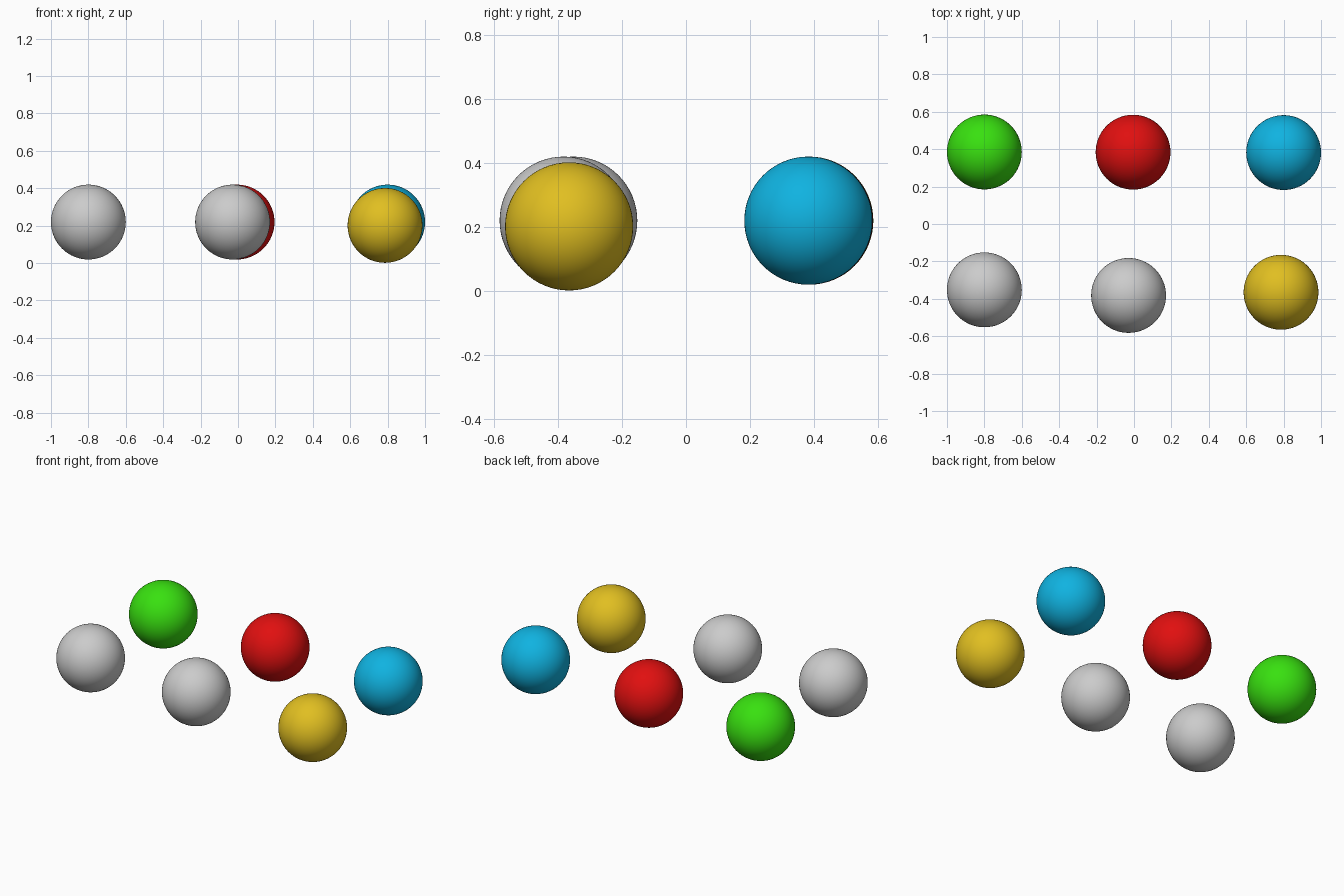
import bpy

if "Cube" in bpy.data.objects:
    bpy.data.objects.remove(bpy.data.objects["Cube"])

R = 0.2  # shared ball radius


def paint(name, rgb):
    mat = bpy.data.materials.new(name)
    mat.diffuse_color = (*rgb, 1.0)
    mat.use_nodes = True
    mat.node_tree.nodes["Principled BSDF"].inputs["Base Color"].default_value = mat.diffuse_color
    return mat


def ball(name, location, rgb=None):
    bpy.ops.mesh.primitive_uv_sphere_add(segments=64, ring_count=32, radius=R, location=location)
    obj = bpy.context.object
    obj.name = name
    bpy.ops.object.shade_smooth()
    if rgb:
        obj.data.materials.append(paint(name + "_paint", rgb))


# back row of coloured balls
ball("green_ball", (-0.80, 0.385, 0.219), (0.04, 0.75, 0.005))
ball("red_ball", (-0.005, 0.384, 0.219), (0.75, 0.005, 0.005))
ball("blue_ball", (0.80, 0.382, 0.219), (0.005, 0.45, 0.75))

# front row, slightly uneven
ball("grey_ball_left", (-0.80, -0.352, 0.219))
ball("grey_ball_middle", (-0.029, -0.382, 0.219))
ball("yellow_ball", (0.786, -0.365, 0.201), (0.75, 0.52, 0.015))
